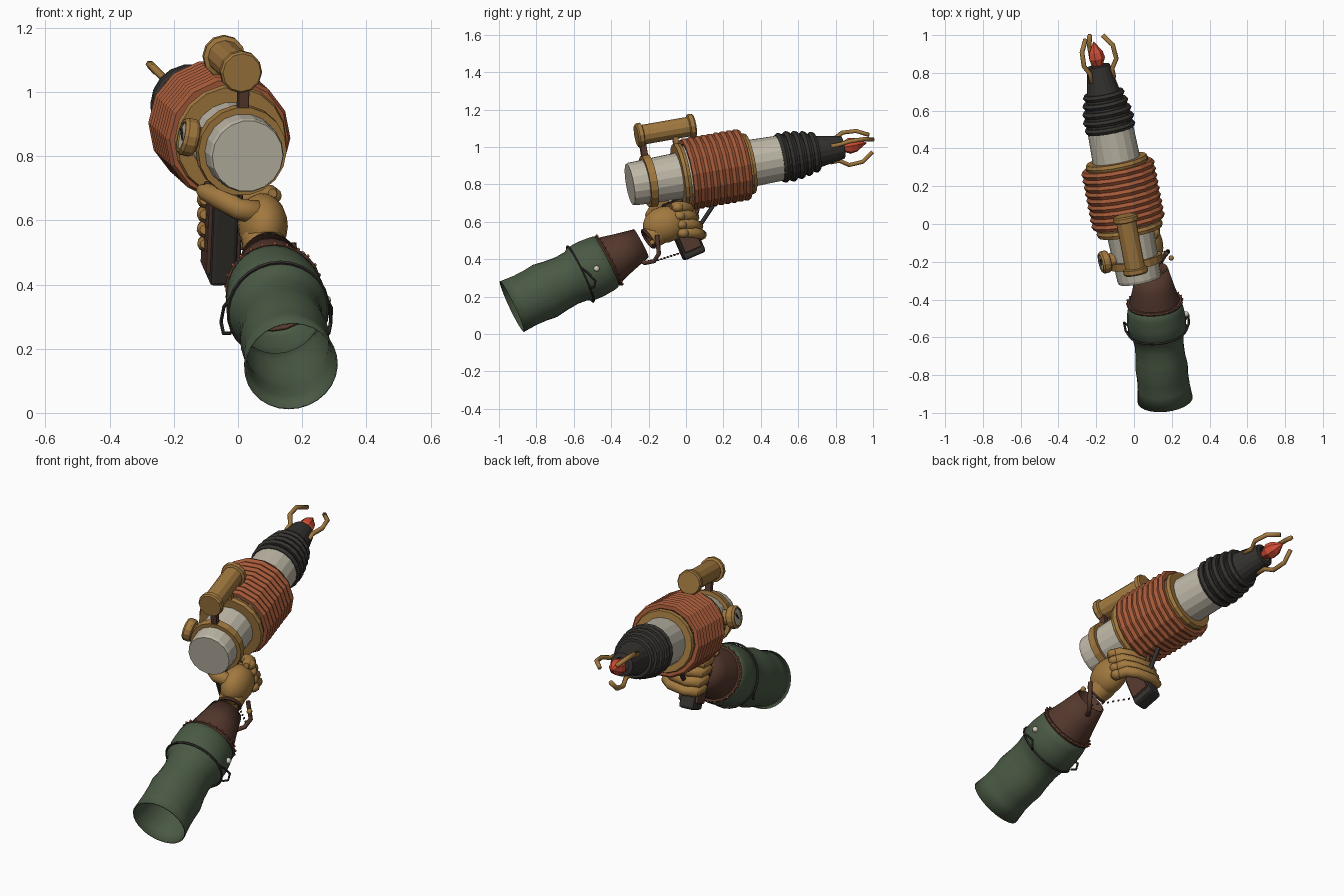
import bpy, bmesh, math
from mathutils import Vector as V, Matrix

if "Cube" in bpy.data.objects:
    bpy.data.objects.remove(bpy.data.objects["Cube"])

def material(name, rgb):
    m = bpy.data.materials.new(name)
    m.diffuse_color = (*rgb, 1)
    m.use_nodes = True
    m.node_tree.nodes["Principled BSDF"].inputs["Base Color"].default_value = m.diffuse_color
    return m

BRASS = material("brass", (.36, .19, .05))
COPPER = material("copper", (.37, .10, .04))
CREAM = material("cream metal", (.52, .48, .39))
DARK = material("dark rubber", (.035, .032, .028))
GREEN = material("green cloth", (.068, .10, .058))
BROWN = material("brown leather", (.09, .04, .026))
RED = material("red glow", (.65, .075, .035))
WHITE = material("white button", (.65, .6, .53))

def finish(name, bm, mat, smooth=None):
    bmesh.ops.remove_doubles(bm, verts=bm.verts, dist=1e-5)
    bmesh.ops.recalc_face_normals(bm, faces=bm.faces)
    me = bpy.data.meshes.new(name)
    bm.to_mesh(me)
    bm.free()
    ob = bpy.data.objects.new(name, me)
    bpy.context.collection.objects.link(ob)
    me.materials.append(mat)
    if smooth:
        me.shade_smooth()
        me.set_sharp_from_angle(angle=math.radians(smooth))
    return ob

def frame(d):
    """right, forward, up axes for a forward direction"""
    d = V(d).normalized()
    u = d.cross(V((0, 0, 1))).normalized()
    return u, d, u.cross(d)

def lathe(name, origin, d, prof, mat, sides=18, closed=False, smooth=None, wobble=0, sx=1):
    u, d, v = frame(d)
    bm = bmesh.new()
    rings = []
    for t, r in prof:
        ring = []
        for i in range(sides):
            a = 2 * math.pi * i / sides
            k = r * (1 + wobble * math.sin(2 * a + 14 * t))
            ring.append(bm.verts.new(V(origin) + d * t + u * (k * sx * math.cos(a)) + v * (k * math.sin(a))))
        rings.append(ring)
    pairs = list(zip(rings, rings[1:])) + ([(rings[-1], rings[0])] if closed else [])
    for a, b in pairs:
        for i in range(sides):
            j = (i + 1) % sides
            bm.faces.new((a[i], a[j], b[j], b[i]))
    return finish(name, bm, mat, smooth)

def torus(name, origin, d, t, R, r, mat, sides=18, n=6, smooth=None, sx=1):
    prof = [(t + r * math.sin(2 * math.pi * k / n), R + r * math.cos(2 * math.pi * k / n)) for k in range(n)]
    return lathe(name, origin, d, prof, mat, sides, True, smooth, 0, sx)

def tube(name, pts, r, mat, rounded=False, res=2, radii=None, smooth=50):
    pts = [V(p) for p in pts]
    rad = list(radii or [1] * len(pts))
    if rounded:
        a, b = (pts[0] - pts[1]).normalized(), (pts[-1] - pts[-2]).normalized()
        pts = [pts[0] + a * r * .8] + pts + [pts[-1] + b * r * .8]
        rad = [.5] + rad + [.5]
    cu = bpy.data.curves.new(name, 'CURVE')
    cu.dimensions = '3D'
    cu.bevel_depth, cu.bevel_resolution, cu.use_fill_caps = r, res, True
    sp = cu.splines.new('POLY')
    sp.points.add(len(pts) - 1)
    for p, q, k in zip(sp.points, pts, rad):
        p.co, p.radius = (*q, 1), k
    tmp = bpy.data.objects.new(name + "_path", cu)
    bpy.context.collection.objects.link(tmp)
    dg = bpy.context.evaluated_depsgraph_get()
    bm = bmesh.new()
    bm.from_mesh(tmp.evaluated_get(dg).to_mesh())
    bpy.data.objects.remove(tmp)
    for f in bm.faces:
        f.material_index = 0
    return finish(name, bm, mat, smooth)

def ball(name, c, size, mat, d=(0, 1, 0), seg=14, smooth=60):
    bm = bmesh.new()
    bmesh.ops.create_uvsphere(bm, u_segments=seg, v_segments=max(4, seg // 2 + 1), radius=1)
    M = Matrix(frame(d)).transposed()
    for w in bm.verts:
        w.co = V(c) + M @ V([w.co[i] * size[i] for i in range(3)])
    return finish(name, bm, mat, smooth)

def box(name, c, axes, half, mat, bevel=.01):
    bm = bmesh.new()
    bmesh.ops.create_cube(bm, size=2)
    for w in bm.verts:
        w.co = V(c) + sum((axes[i] * (w.co[i] * half[i]) for i in range(3)), V())
    bmesh.ops.bevel(bm, geom=bm.edges[:], offset=bevel, segments=2, affect='EDGES', profile=.5)
    return finish(name, bm, mat)

# ---- gun barrel
A = V((.03, -.30, .80))
D = V((-.22, 1.14, .20)).normalized()
U, _, UP = frame(D)
def at(t, r=0, deg=0):
    a = math.radians(deg)
    return A + D * t + U * (r * math.cos(a)) + UP * (r * math.sin(a))

lathe("rear_barrel", A, D, [(0, 0), (0, .112), (.015, .117), (.3, .127), (.3, 0)], CREAM)
lathe("rear_ring", A, D, [(.085, .11), (.085, .14), (.125, .142), (.125, .11)], BRASS, closed=True)
lathe("coil_core", A, D, [(.28, .1), (.3, .155), (.63, .155), (.65, .1)], CREAM)
for nm, t, r in (("coil_rear_ring", .285, .178), ("coil_front_ring", .645, .168)):
    lathe(nm, A, D, [(t - .018, .12), (t - .018, r - .006), (t, r), (t + .018, r - .006), (t + .018, .12)], BRASS, closed=True)
for k in range(9):
    torus("coil_%d" % k, A, D, .33 + k * .0355, .178, .0205, COPPER, 14, 6)
lathe("front_barrel", A, D, [(.62, .128), (.85, .122), (.85, 0)], CREAM)

# ---- bellows and nozzle
lathe("nozzle", A, D, [(.82, 0), (.82, .118), (.9, .118), (1.03, .09), (1.04, .086), (1.175, .062), (1.18, .04), (1.13, .035), (1.13, 0)], DARK)
for k, r in enumerate((.118, .12, .114, .105, .094)):
    torus("bellows_%d" % k, A, D, .84 + k * .044, r, .0185, DARK, 18, 6)
lathe("flame_bulb", A, D, [(1.15, 0), (1.16, .018), (1.215, .044), (1.25, .038), (1.31, 0)], RED, 7)
for k, deg in enumerate((135, 15, 255)):
    tube("prong_%d" % k, [at(1.10, .072, deg), at(1.15, .072, deg), at(1.2, .105, deg), at(1.275, .10, deg), at(1.335, .055, deg)], .0125, BRASS, res=1, smooth=None)

# ---- top canister with brackets
C = V((.012, -.265, 1.06))
lathe("canister", C, D, [(0, 0), (0, .06), (.008, .066), (.03, .066), (.035, .053), (.285, .053), (.29, .066), (.312, .066), (.32, .06), (.32, 0)], BRASS, 12)
box("canister_rear_bracket", at(.105, .18, 90), (U, D, UP), (.017, .017, .055), BROWN, .004)
box("canister_front_bracket", at(.285, .185, 90), (U, D, UP), (.02, .014, .03), BRASS, .004)

# ---- side gauge
G = -U + UP * .22
lathe("gauge_case", at(.14), G, [(.1, 0), (.1, .04), (.14, .04), (.145, .055), (.155, .06), (.18, .06), (.19, .052), (.19, .044), (.182, .044), (.182, 0)], BRASS, 14)
lathe("gauge_dial", at(.14), G, [(.18, .043), (.185, .043), (.185, 0)], CREAM, 14)
gd = at(.14) + G.normalized() * .187
tube("gauge_needle", [gd - D * .012 - UP * .01, gd + D * .022 + UP * .02], .004, DARK, res=1)

# ---- pistol grip
top, bot = V((-.045, -.075, .70)), V((-.055, .03, .455))
gz = (top - bot).normalized()
gx = (U - gz * U.dot(gz)).normalized()
gaxes = (gx, gz.cross(gx), gz)
gc = (top + bot) / 2
box("grip_core", gc - gz * .015, gaxes, (.042, .062, .16), DARK, .014)
for s in (-1, 1):
    box("grip_panel", gc + gx * (s * .043), gaxes, (.012, .05, .14), BROWN, .008)
tube("trigger_guard", [(-.05, .15, .71), (-.045, .14, .68), (-.045, .06, .56)], .012, DARK)
tube("trigger", [(-.045, .05, .72), (-.045, .065, .68), (-.045, .055, .64)], .011, BROWN)

# ---- gloved hand
ball("palm", (.077, -.115, .585), (.078, .118, .098), BRASS, (-.1, 1, .25), 18)
lathe("glove_wrist", (.09, -.2, .51), (-.05, .18, .12), [(.04, 0), (0, .052), (0, .06), (.05, .068), (.12, .06)], BRASS, 14, smooth=40)
torus("glove_opening", (.09, -.2, .51), (-.05, .18, .12), 0, .054, .01, BROWN, 14)
for k, z in enumerate((.672, .627, .58, .535)):
    yc = -.08 + (.69 - z) * .45
    r = .029 - .002 * (k == 3)
    tube("finger_%d" % k, [(.10, -.06 + k * .008, z + .01), (.085, yc + .055, z + .006), (.04, yc + .085, z),
         (-.05, yc + .095, z - .004), (-.1, yc + .07, z - .006), (-.103, yc + .01, z - .008)],
         r, BRASS, True, 3, (1, 1.1, 1, 1, 1.1, .9))
    ball("knuckle_%d" % k, (.105, -.045 + k * .01, z + .005), (.033, .034, .027), BRASS, seg=10)
tube("thumb", [(.055, -.17, .625), (0, -.185, .635), (-.05, -.165, .665), (-.1, -.11, .688)], .034, BRASS, True, 3, (1.15, 1, 1.05, .85))

# ---- leather cuff with stitched rim
K = V((.11, -.42, .39))
kd = V((-.015, .18, .095))
lathe("cuff", K, kd, [(-.03, .138), (0, .138), (.1, .11), (.205, .085)], BROWN, 20, smooth=40).modifiers.new("thickness", 'SOLIDIFY').thickness = .008
torus("cuff_rim", K, kd, .005, .139, .011, BROWN, 24, 6)
ku, kf, kv = frame(kd)
for i in range(24):
    a = 2 * math.pi * i / 24
    ball("stitch_%d" % i, K + kf * .012 + (ku * math.cos(a) + kv * math.sin(a)) * .148, (.006,) * 3, COPPER, seg=6)

# ---- wrist strap, stud and chain
tube("wrist_strap", [(.12, -.25, .40), (.13, -.22, .38), (.16, -.17, .39), (.18, -.145, .43), (.17, -.155, .53)], .012, BROWN)
ball("strap_stud", (.197, -.18, .49), (.015,) * 3, BRASS, seg=8)
for i in range(9):
    f = i / 8
    ball("chain_%d" % i, (.16 - .17 * f, -.15 + .14 * f, .395 + .045 * f), (.005, .009, .005), BROWN, seg=6)

# ---- sleeve, open at the back
S = V((.11, -.43, .385))
sd = V((.055, -.50, -.238))
sleeve = lathe("sleeve", S, sd, [(-.01, .14), (.0, .152), (.03, .158), (.09, .164), (.155, .16), (.175, .145), (.23, .138), (.3, .142),
               (.36, .151), (.42, .146), (.48, .146), (.557, .153)], GREEN, 28, smooth=60, wobble=.02, sx=.94)
sleeve.modifiers.new("thickness", 'SOLIDIFY').thickness = .005
torus("sleeve_cord", S, sd, .15, .164, .006, DARK, 28, 5, sx=.95)
su, sf, sv = frame(sd)
for s in (-1, 1):
    def side(t, r, h):
        return S + sf * t + su * (s * r) + sv * h
    tube("cord_loop", [side(.15, .15, .04), side(.13, .168, .0), side(.11, .172, -.06), side(.13, .165, -.09), side(.15, .145, -.08)], .006, DARK, res=1)
ball("sleeve_button", (.275, -.478, .35), (.016,) * 3, WHITE, seg=10)
